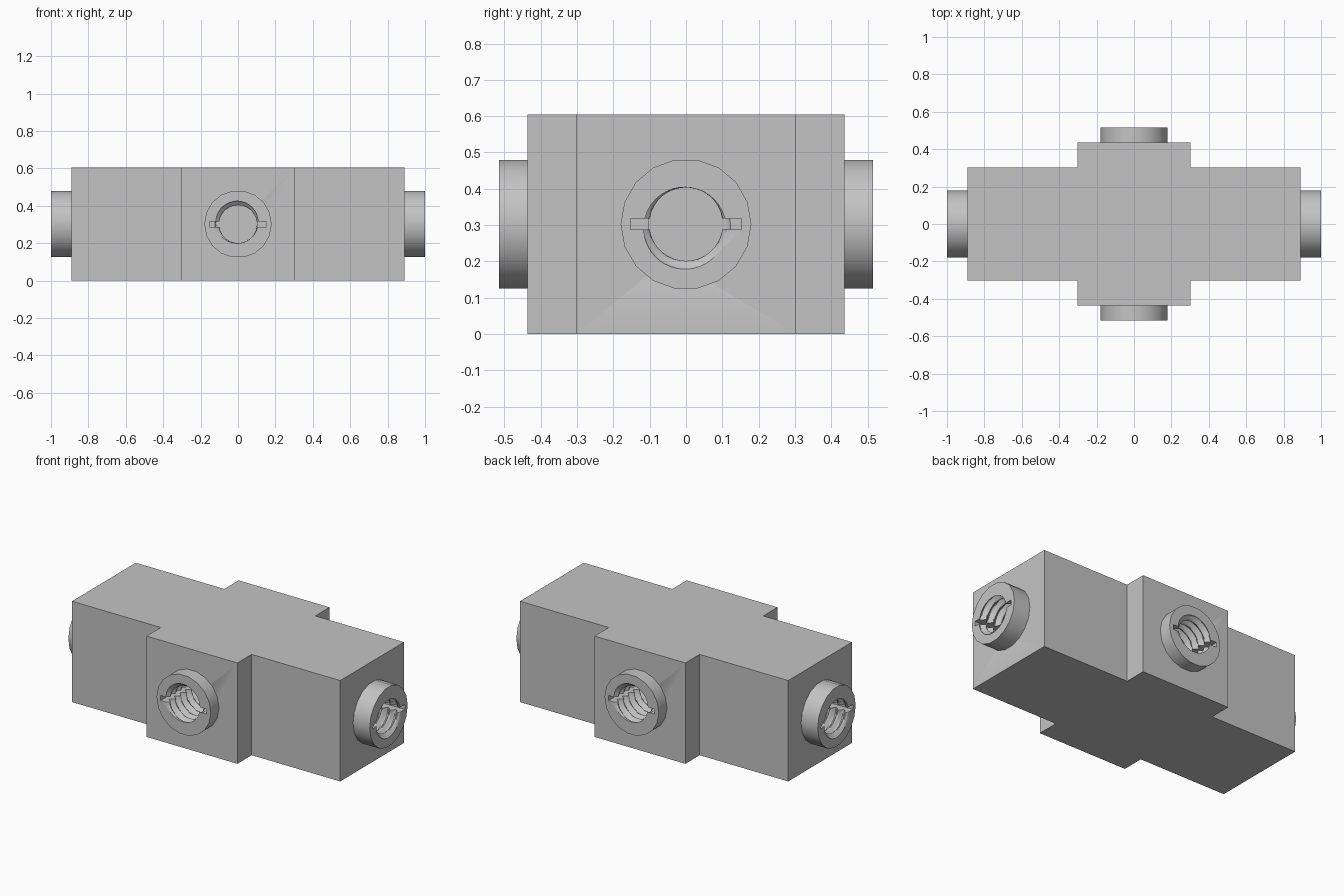
import bpy, bmesh
from math import cos, sin, pi, radians
from mathutils import Matrix

if "Cube" in bpy.data.objects:
    bpy.data.objects.remove(bpy.data.objects["Cube"], do_unlink=True)

HEIGHT = 0.605
AXIS_Z = HEIGHT / 2
PITCH = 0.05
BORE_DEPTH = 0.35

grey = bpy.data.materials.new("plain_grey")
grey.use_nodes = True
grey.diffuse_color = (0.55, 0.55, 0.55, 1)
grey.node_tree.nodes["Principled BSDF"].inputs["Base Color"].default_value = grey.diffuse_color


def finish(name, bm, matrix=Matrix()):
    bmesh.ops.transform(bm, matrix=matrix, verts=bm.verts)
    bmesh.ops.recalc_face_normals(bm, faces=bm.faces)
    mesh = bpy.data.meshes.new(name)
    bm.to_mesh(mesh)
    bm.free()
    mesh.materials.append(grey)
    obj = bpy.data.objects.new(name, mesh)
    bpy.context.collection.objects.link(obj)
    return obj


def loft(name, matrix, start, end, steps, sides, radius):
    """Closed round bar along local x; radius depends on position and angle."""
    bm = bmesh.new()
    rings = []
    for i in range(steps + 1):
        x = start + (end - start) * i / steps
        ring = []
        for j in range(sides):
            a = 2 * pi * j / sides
            r = radius(x, a)
            ring.append(bm.verts.new((x, r * cos(a), r * sin(a))))
        rings.append(ring)
    for lower, upper in zip(rings, rings[1:]):
        for j in range(sides):
            k = (j + 1) % sides
            bm.faces.new((lower[j], lower[k], upper[k], upper[j]))
    bm.faces.new(rings[0])
    bm.faces.new(rings[-1])
    return finish(name, bm, matrix)


def box(name, matrix, x0, x1, half_y, half_z):
    bm = bmesh.new()
    shape = Matrix.Translation(((x0 + x1) / 2, 0, 0)) @ Matrix.Diagonal(
        (x1 - x0, 2 * half_y, 2 * half_z, 1))
    bmesh.ops.create_cube(bm, size=1, matrix=shape)
    return finish(name, bm, matrix)


def cut(obj, cutters):
    for cutter in cutters:
        mod = obj.modifiers.new("cut", "BOOLEAN")
        mod.operation = "DIFFERENCE"
        mod.solver = "EXACT"
        mod.object = cutter
    bpy.context.view_layer.update()
    graph = bpy.context.evaluated_depsgraph_get()
    mesh = bpy.data.meshes.new_from_object(obj.evaluated_get(graph))
    obj.modifiers.clear()
    obj.data = mesh


# Cross-shaped body
LONG, NARROW, WIDE, ARM = 0.89, 0.302, 0.437, 0.302
quarter = [(LONG, NARROW), (ARM, NARROW), (ARM, WIDE)]
outline = quarter + [(-x, y) for x, y in reversed(quarter)]
outline += [(-x, -y) for x, y in outline]
bm = bmesh.new()
base = bm.faces.new([bm.verts.new((x, y, 0)) for x, y in outline])
extruded = bmesh.ops.extrude_face_region(bm, geom=[base], use_keep_orig=True)
top = [v for v in extruded["geom"] if isinstance(v, bmesh.types.BMVert)]
bmesh.ops.translate(bm, verts=top, vec=(0, 0, HEIGHT))
body = finish("cross_body", bm)

# Four ports: direction, body face, collar end, thread start angle
ports = [
    ("left", 0, LONG, 1.0, 255),
    ("back", 90, WIDE, 0.515, 120),
    ("right", 180, LONG, 1.0, 255),
    ("front", 270, WIDE, 0.515, 120),
]
body_cutters = []
parts = [body]
for side, turn, face, reach, phase in ports:
    place = Matrix.Translation((0, 0, AXIS_Z)) @ Matrix.Rotation(radians(turn), 4, "Z")
    collar = loft(side + "_collar", place, face, reach, 1, 18, lambda x, a: 0.18)

    # Threaded bore with a helical groove
    def thread(x, a):
        return 0.113 + 0.012 * cos(a - radians(phase) - 2 * pi * (x - reach) / PITCH)

    bore = loft(side + "_bore_cutter", place, reach - BORE_DEPTH, reach + 0.02, 60, 36, thread)
    # Key slot across the bore
    slot = box(side + "_slot_cutter", place, reach - BORE_DEPTH + 0.01, reach + 0.03, 0.153, 0.015)
    cut(collar, [bore, slot])
    body_cutters += [bore, slot]
    parts.append(collar)

cut(body, body_cutters)
for cutter in body_cutters:
    bpy.data.objects.remove(cutter, do_unlink=True)

# Smooth round surfaces, keep hard edges
bpy.ops.object.select_all(action="DESELECT")
for part in parts:
    part.select_set(True)
bpy.context.view_layer.objects.active = body
bpy.ops.object.shade_smooth_by_angle(angle=radians(35))
